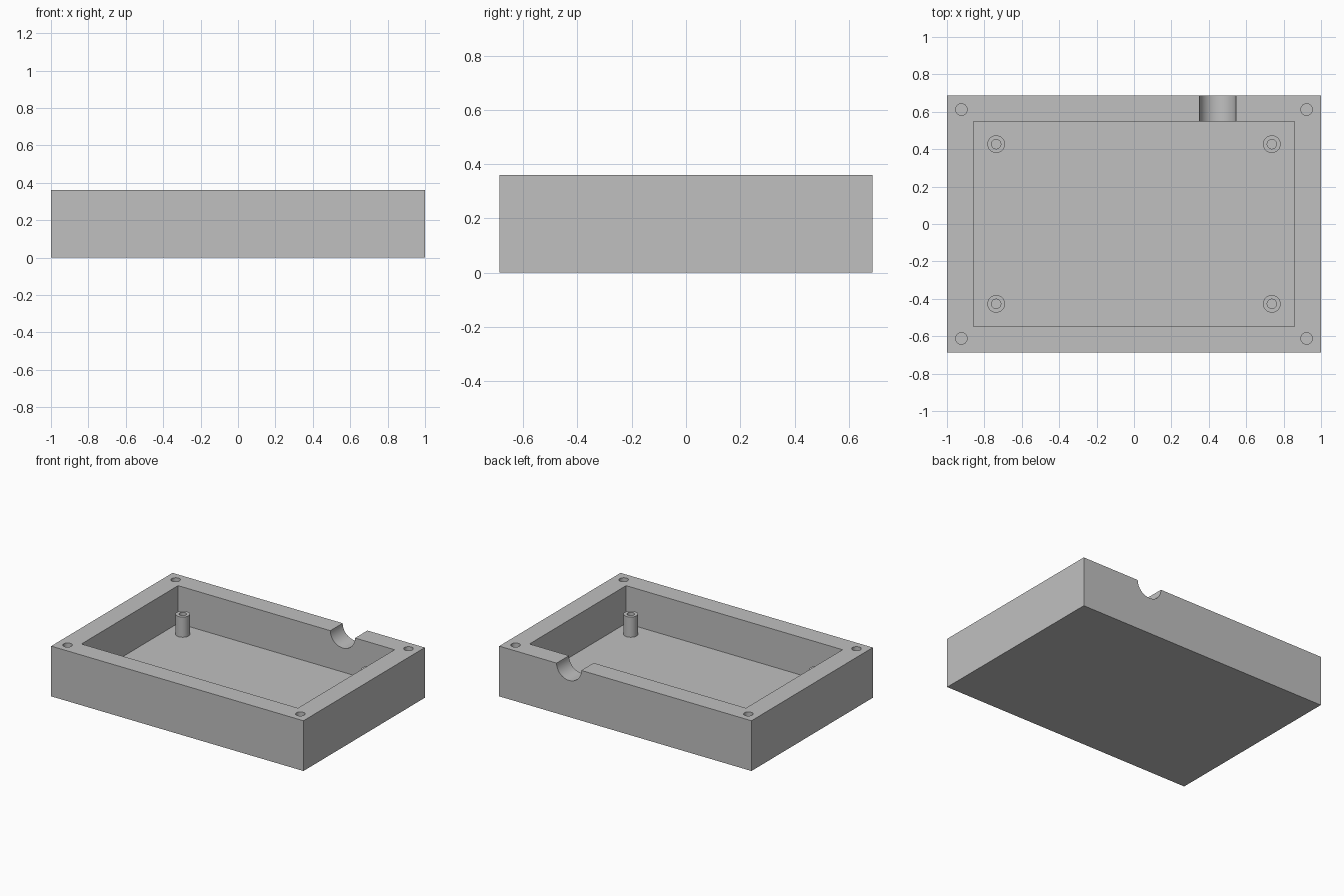
import bpy

if "Cube" in bpy.data.objects:
    bpy.data.objects.remove(bpy.data.objects["Cube"])

W, D, H = 1.0, 0.687, 0.36      # half width, half depth, height
IN_W, IN_D = 0.858, 0.547       # cavity half sizes
FLOOR, POST_TOP = 0.09, 0.235

grey = bpy.data.materials.new("plain grey")
grey.use_nodes = True
colour = (0.53, 0.53, 0.53, 1)
grey.diffuse_color = colour
grey.node_tree.nodes["Principled BSDF"].inputs["Base Color"].default_value = colour


def finish(name):
    obj = bpy.context.object
    obj.name = name
    obj.data.materials.append(grey)
    return obj


def box(name, half_x, half_y, z0, z1):
    bpy.ops.mesh.primitive_cube_add(size=1, location=(0, 0, (z0 + z1) / 2))
    obj = finish(name)
    obj.scale = (2 * half_x, 2 * half_y, z1 - z0)
    bpy.ops.object.transform_apply(location=True, rotation=False, scale=True)
    return obj


def cylinder(name, radius, x, y, z0, z1):
    bpy.ops.mesh.primitive_cylinder_add(vertices=48, radius=radius, depth=z1 - z0,
                                        location=(x, y, (z0 + z1) / 2))
    return finish(name)


def cut(target, cutter):
    # Subtract the cutter, apply, then discard it
    mod = target.modifiers.new("cut", "BOOLEAN")
    mod.operation = "DIFFERENCE"
    mod.solver = "EXACT"
    mod.object = cutter
    bpy.context.view_layer.objects.active = target
    bpy.ops.object.modifier_apply(modifier=mod.name)
    bpy.data.objects.remove(cutter)


def smooth(obj):
    bpy.ops.object.select_all(action="DESELECT")
    obj.select_set(True)
    bpy.context.view_layer.objects.active = obj
    bpy.ops.object.shade_smooth_by_angle(angle=0.6)


corners = [(sx, sy) for sx in (-1, 1) for sy in (-1, 1)]

# Open tray
tray = box("tray", W, D, 0, H)
cut(tray, box("cavity", IN_W, IN_D, FLOOR, H + 0.1))

# Blind screw holes in the rim corners
for sx, sy in corners:
    cut(tray, cylinder("screw_hole", 0.031, sx * 0.923, sy * 0.612, 0.2, H + 0.1))

# Half-round cable notch through the back wall
bpy.ops.mesh.primitive_cylinder_add(vertices=64, radius=0.098, depth=0.3,
                                    location=(0.447, 0.64, H), rotation=(1.570796, 0, 0))
cut(tray, finish("cable_notch"))
smooth(tray)

# Hollow mounting posts on the floor
for sx, sy in corners:
    x, y = sx * 0.737, sy * 0.427
    side = ("left" if sx > 0 else "right") + ("_front" if sy < 0 else "_back")
    post = cylinder("mounting_post_" + side, 0.047, x, y, FLOOR - 0.01, POST_TOP)
    cut(post, cylinder("post_bore", 0.025, x, y, FLOOR, POST_TOP + 0.1))
    smooth(post)
